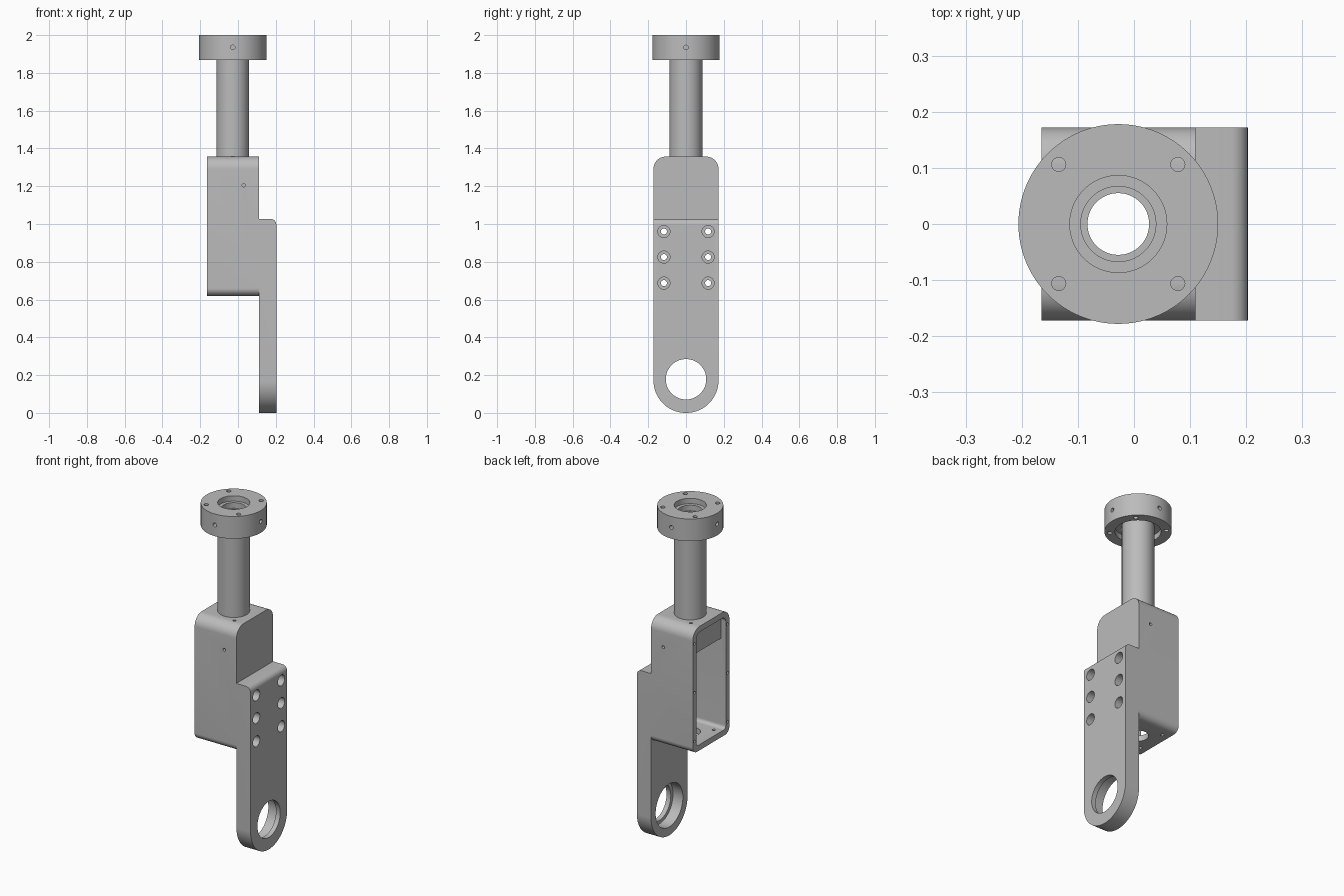
import bpy, bmesh, math
from mathutils import Matrix, Vector

if "Cube" in bpy.data.objects:
    bpy.data.objects.remove(bpy.data.objects["Cube"])

grey = bpy.data.materials.new("machined grey")
grey.use_nodes = True
grey.diffuse_color = (0.5, 0.5, 0.5, 1)
grey.node_tree.nodes["Principled BSDF"].inputs["Base Color"].default_value = (0.5, 0.5, 0.5, 1)

AXIS = -0.028          # x of the tube axis
HALF = 0.172           # half width of the body in y


def make(name, bm):
    bmesh.ops.recalc_face_normals(bm, faces=bm.faces)
    mesh = bpy.data.meshes.new(name)
    bm.to_mesh(mesh)
    bm.free()
    mesh.materials.append(grey)
    obj = bpy.data.objects.new(name, mesh)
    bpy.context.collection.objects.link(obj)
    return obj


def rod(name, radius, start, end, sides=64):
    """Cylinder between two points."""
    a, b = Vector(start), Vector(end)
    turn = (b - a).to_track_quat('Z', 'Y').to_matrix().to_4x4()
    bm = bmesh.new()
    bmesh.ops.create_cone(bm, cap_ends=True, segments=sides, radius1=radius, radius2=radius,
                          depth=(b - a).length, matrix=Matrix.Translation((a + b) / 2) @ turn)
    return make(name, bm)


def slab(name, x0, x1, half, z0, z1, r_low, r_high, steps=12):
    """Block along x whose y-z outline has rounded corners."""
    pts = []
    corners = [(1, z1 - r_high, r_high, 0), (-1, z1 - r_high, r_high, 1),
               (-1, z0 + r_low, r_low, 2), (1, z0 + r_low, r_low, 3)]
    for side, cz, r, quarter in corners:
        count = steps if r > 0 else 0
        for i in range(count + 1):
            a = (quarter + i / max(count, 1)) * math.pi / 2
            pts.append((side * (half - r) + r * math.cos(a), cz + r * math.sin(a)))
    bm = bmesh.new()
    face = bm.faces.new([bm.verts.new((x0, y, z)) for y, z in pts])
    grown = bmesh.ops.extrude_face_region(bm, geom=[face])["geom"]
    bmesh.ops.translate(bm, vec=(x1 - x0, 0, 0),
                        verts=[v for v in grown if isinstance(v, bmesh.types.BMVert)])
    bmesh.ops.remove_doubles(bm, verts=bm.verts, dist=1e-5)
    return make(name, bm)


def combine(target, tool, operation='DIFFERENCE'):
    """Apply a boolean and discard the tool."""
    mod = target.modifiers.new("shape", 'BOOLEAN')
    mod.operation, mod.object, mod.solver = operation, tool, 'EXACT'
    graph = bpy.context.evaluated_depsgraph_get()
    mesh = bpy.data.meshes.new_from_object(target.evaluated_get(graph))
    target.modifiers.clear()
    target.data = mesh
    bpy.data.objects.remove(tool)


def drill(target, radius, start, end, sides=64):
    combine(target, rod("drill", radius, start, end, sides))


# Arm plate: round lower end, softened upper outer edge
body = slab("bracket_body", 0.11, 0.203, HALF, 0, 1.027, HALF - 0.001, 0, 24)
bm = bmesh.new()
bm.from_mesh(body.data)
edge = [e for e in bm.edges if all(v.co.x > 0.2 and v.co.z > 1 for v in e.verts)]
bmesh.ops.bevel(bm, geom=edge, offset=0.03, segments=6, profile=0.5, affect='EDGES')
bm.to_mesh(body.data)
bm.free()

# Housing joined to the plate, hollow and open on the inner side
housing = slab("housing", -0.165, 0.11, HALF, 0.62, 1.357, 0.04, 0.065)
combine(housing, slab("cavity", -0.3, 0.075, HALF - 0.034, 0.654, 1.323, 0.02, 0.032))
combine(body, housing, 'UNION')

# Clamp block under the housing roof
combine(body, slab("clamp_block", -0.135, 0.09, HALF - 0.01, 1.185, 1.34, 0, 0.03), 'UNION')

# Pivot bore with a shoulder at the outer face
drill(body, 0.107, (0, 0, 0.178), (0.4, 0, 0.178))
drill(body, 0.128, (0, 0, 0.178), (0.175, 0, 0.178))

# Six counterbored screw holes, cover screw holes on the rim
for y in (-0.117, 0.117):
    for z in (0.687, 0.825, 0.96):
        drill(body, 0.016, (0, y, z), (0.3, y, z), 24)
        drill(body, 0.032, (0.155, y, z), (0.3, y, z), 32)
for y in (-0.155, 0.155):
    for z in (0.69, 0.98, 1.27):
        drill(body, 0.008, (-0.2, y, z), (-0.11, y, z), 16)

# Tube socket, floor opening and set screw holes
drill(body, 0.0865, (AXIS, 0, 1.24), (AXIS, 0, 1.5))
drill(body, 0.056, (AXIS, 0, 0.5), (AXIS, 0, 1.3))
for s in (-1, 1):
    drill(body, 0.009, (AXIS + s * 0.075, -s * 0.1, 1.28), (AXIS + s * 0.075, -s * 0.1, 1.4), 16)
    drill(body, 0.009, (0.03, s * 0.1, 1.205), (0.03, s * 0.25, 1.205), 16)
    drill(body, 0.009, (-0.12, s * 0.09, 0.55), (-0.12, s * 0.09, 0.7), 16)

# Hollow tube with a stepped mouth
tube = rod("tube", 0.0865, (AXIS, 0, 1.24), (AXIS, 0, 1.968))
drill(tube, 0.055, (AXIS, 0, 1.1), (AXIS, 0, 2.1))
drill(tube, 0.067, (AXIS, 0, 1.935), (AXIS, 0, 2.1))

# Flange with a recessed underside
flange = rod("flange", 0.178, (AXIS, 0, 1.868), (AXIS, 0, 2.0), 96)
drill(flange, 0.0865, (AXIS, 0, 1.8), (AXIS, 0, 2.1))
drill(flange, 0.122, (AXIS, 0, 1.8), (AXIS, 0, 1.9))
for i in range(4):
    a = i * math.pi / 2
    ray = Vector((math.cos(a), math.sin(a), 0))
    mid = Vector((AXIS, 0, 1.935))
    drill(flange, 0.012, mid + ray * 0.12, mid + ray * 0.25, 20)
    b = a + math.pi / 4
    spot = Vector((AXIS + 0.15 * math.cos(b), 0.15 * math.sin(b), 0))
    drill(flange, 0.0125, spot + Vector((0, 0, 1.8)), spot + Vector((0, 0, 2.1)), 20)

# Smooth round surfaces, keep edges sharp
for obj in bpy.context.view_layer.objects:
    obj.select_set(obj in (body, tube, flange))
bpy.context.view_layer.objects.active = body
bpy.ops.object.shade_smooth_by_angle(angle=math.radians(30))
